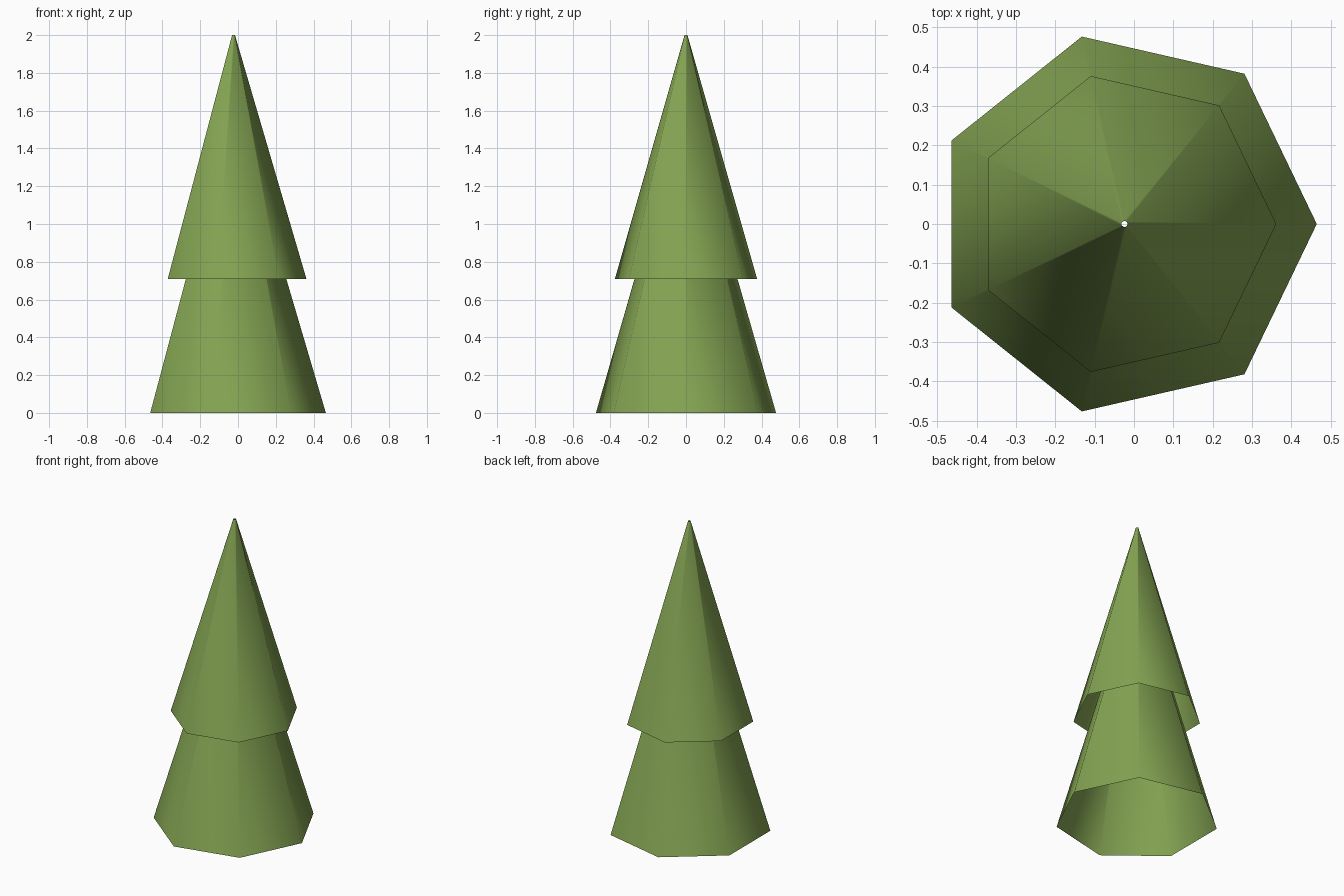
import bpy
import bmesh
import math

cube = bpy.data.objects.get("Cube")
if cube:
    bpy.data.objects.remove(cube, do_unlink=True)

SIDES = 7
TIP_RADIUS = 0.008
AXIS_X = -0.024  # centres the seven-sided outline

# Foliage colour
green = bpy.data.materials.new("leaf_green")
green.use_nodes = True
colour = (0.23, 0.37, 0.085, 1.0)
green.diffuse_color = colour
shader = green.node_tree.nodes["Principled BSDF"]
shader.inputs["Base Color"].default_value = colour
shader.inputs["Roughness"].default_value = 0.9


def foliage_tier(name, base_radius, bottom, top):
    """Hollow, open-ended cone with one corner towards +x."""
    bm = bmesh.new()

    def ring(radius, z):
        angles = [math.tau * i / SIDES for i in range(SIDES)]
        return [bm.verts.new((radius * math.cos(a), radius * math.sin(a), z)) for a in angles]

    low, high = ring(base_radius, 0), ring(TIP_RADIUS, top - bottom)
    for i in range(SIDES):
        j = (i + 1) % SIDES
        face = bm.faces.new((low[i], low[j], high[j], high[i]))
        face.smooth = True
    mesh = bpy.data.meshes.new(name)
    bm.to_mesh(mesh)
    bm.free()
    mesh.materials.append(green)
    tier = bpy.data.objects.new(name, mesh)
    tier.location = (AXIS_X, 0, bottom)
    bpy.context.collection.objects.link(tier)


# Two overlapping tiers of the tree
foliage_tier("lower_foliage", 0.489, 0.0, 1.63)
foliage_tier("upper_foliage", 0.386, 0.71, 2.0)
